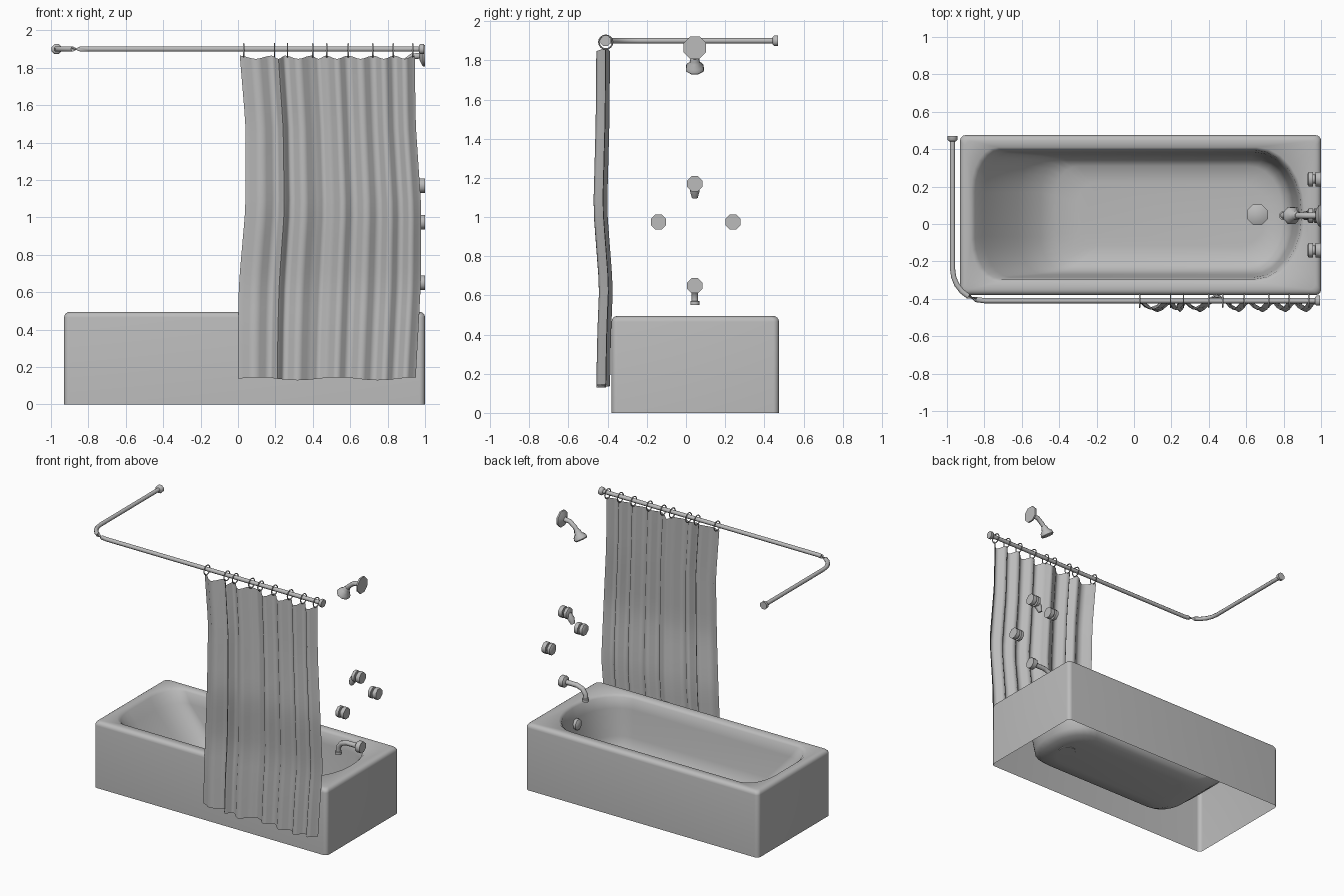
import bpy, bmesh, math
from mathutils import Vector

cube = bpy.data.objects.get("Cube")
if cube:
    bpy.data.objects.remove(cube)


def material(name, rgb):
    m = bpy.data.materials.new(name)
    m.use_nodes = True
    m.diffuse_color = (*rgb, 1)
    m.node_tree.nodes["Principled BSDF"].inputs["Base Color"].default_value = (*rgb, 1)
    return m


GREY = material("plain grey", (0.5, 0.5, 0.5))


def loft(name, rings, closed=True, start_cap=False, end_cap=False, smooth=50):
    """Skin a list of equal-length point rings."""
    bm = bmesh.new()
    rows = [[bm.verts.new(p) for p in ring] for ring in rings]
    n = len(rows[0])
    for a, b in zip(rows, rows[1:]):
        for i in range(n if closed else n - 1):
            j = (i + 1) % n
            bm.faces.new((a[i], a[j], b[j], b[i]))
    if start_cap:
        bm.faces.new(rows[0][::-1])
    if end_cap:
        bm.faces.new(rows[-1])
    mesh = bpy.data.meshes.new(name)
    bm.to_mesh(mesh)
    bm.free()
    mesh.materials.append(GREY)
    ob = bpy.data.objects.new(name, mesh)
    bpy.context.collection.objects.link(ob)
    bpy.ops.object.select_all(action="DESELECT")
    ob.select_set(True)
    bpy.context.view_layer.objects.active = ob
    bpy.ops.object.shade_smooth_by_angle(angle=math.radians(smooth))
    return ob


def tube(name, path, radii, sides=8):
    """Round section swept along a path, one radius per point."""
    path = [Vector(p) for p in path]
    rings = []
    for i, p in enumerate(path):
        t = (path[min(i + 1, len(path) - 1)] - path[max(i - 1, 0)]).normalized()
        side = t.cross(Vector((0, 0, 1)))
        side = side.normalized() if side.length > 0.01 else Vector((0, 1, 0))
        if side.y < 0 and abs(t.y) < 0.5:
            side = -side
        up = side.cross(t)
        ring = []
        for k in range(sides):
            a = math.tau * (k + 0.5) / sides
            ring.append(p + radii[i] * (math.cos(a) * side - math.sin(a) * up))
        rings.append(ring)
    return loft(name, rings, start_cap=True, end_cap=True)


def turned(name, origin, axis, profile):
    """Turned part: profile of (distance along axis, radius)."""
    o, d = Vector(origin), Vector(axis).normalized()
    return tube(name, [o + d * s for s, r in profile], [r for s, r in profile])


def outline(x0, x1, y0, y1, z, left, right, steps=6):
    """Rectangle outline with elliptical corners; left/right = (rx, ry)."""
    corners = ((x1, y1, right, 1, 1, 0), (x0, y1, left, -1, 1, 1),
               (x0, y0, left, -1, -1, 2), (x1, y0, right, 1, -1, 3))
    pts = []
    for x, y, (rx, ry), sx, sy, quarter in corners:
        for k in range(steps + 1):
            a = math.pi / 2 * (quarter + k / steps)
            pts.append((x - sx * rx + rx * math.cos(a), y - sy * ry + ry * math.sin(a), z))
    return pts


# Bathtub: open-bottomed rounded apron, flat rim and basin in one skin
X0, X1, Y0, Y1, TOP = -0.93, 1.0, -0.38, 0.475, 0.495
R = 0.03
rings = [outline(X0, X1, Y0, Y1, 0, (R, R), (R, R))]
for k in range(5):
    a = math.pi / 2 * k / 4
    inset = R * (1 - math.cos(a))
    c = (R, R)
    rings.append(outline(X0 + inset, X1 - inset, Y0 + inset, Y1 - inset,
                         TOP - R + R * math.sin(a), c, c))
basin = [  # x0, x1, y0, y1, z, left corner, right corner
    (-0.87, 0.91, -0.31, 0.41, TOP, (0.14, 0.22), (0.25, 0.34)),
    (-0.85, 0.895, -0.295, 0.395, 0.478, (0.14, 0.22), (0.25, 0.33)),
    (-0.80, 0.88, -0.285, 0.385, 0.40, (0.14, 0.22), (0.24, 0.32)),
    (-0.62, 0.85, -0.27, 0.37, 0.20, (0.14, 0.2), (0.22, 0.29)),
    (-0.50, 0.83, -0.25, 0.35, 0.10, (0.13, 0.18), (0.2, 0.26)),
    (-0.42, 0.79, -0.21, 0.31, 0.065, (0.12, 0.16), (0.18, 0.22)),
    (-0.30, 0.70, -0.12, 0.22, 0.055, (0.1, 0.1), (0.14, 0.15)),
]
rings += [outline(*b) for b in basin]
loft("bathtub", rings, end_cap=True)

# Drain and overflow cover
turned("drain_plug", (0.66, 0.05, 0.05), (0, 0, 1), [(0, 0.06), (0.02, 0.06), (0.032, 0.035)])
turned("overflow_cover", (0.89, 0.05, 0.36), (-1, 0, 0), [(0, 0.04), (0.035, 0.04), (0.045, 0.025)])

# Bent curtain rail with wall flanges
ROD_Y, ROD_Z, ROD_X, BEND = -0.41, 1.90, -0.97, 0.17
path = [(ROD_X, 0.465, ROD_Z)]
for k in range(7):
    a = math.pi / 2 * k / 6
    path.append((ROD_X + BEND * (1 - math.cos(a)), ROD_Y + BEND * (1 - math.sin(a)), ROD_Z))
path.append((0.99, ROD_Y, ROD_Z))
tube("curtain_rail", path, [0.015] * len(path))
flange = [(0, 0.029), (0.02, 0.029), (0.028, 0.02)]
turned("rail_flange_back", (ROD_X, 0.47, ROD_Z), (0, -1, 0), flange)
turned("rail_flange_side", (0.995, ROD_Y, ROD_Z), (-1, 0, 0), flange)

# Curtain rings hung on the rail
ring_x = [0.03, 0.195, 0.265, 0.40, 0.475, 0.59, 0.72, 0.83, 0.935]
for x in ring_x:
    bpy.ops.mesh.primitive_torus_add(
        location=(x, ROD_Y, 1.893), rotation=(0, math.pi / 2, 0), major_segments=16,
        minor_segments=6, major_radius=0.035, minor_radius=0.004)
    ob = bpy.context.object
    ob.name = "curtain_ring"
    ob.data.materials.append(GREY)
    bpy.ops.object.shade_smooth_by_angle(angle=math.radians(60))


def interp(table, z):
    """Piecewise linear lookup in (z, value...) rows, highest z first."""
    for a, b in zip(table, table[1:]):
        if z >= b[0]:
            t = (z - b[0]) / (a[0] - b[0])
            return [q + (p - q) * t for p, q in zip(a[1:], b[1:])]
    return table[-1][1:]


# Curtain: pleated sheet with swaying edges; rows are z, left x, right x, y shift
sway = [(1.86, 0.01, 0.945, 0), (1.5, 0.04, 0.95, -0.003), (1.05, 0.04, 0.98, -0.015),
        (0.65, 0.005, 0.978, 0.015), (0.4, 0.0, 0.965, 0.005), (0.13, 0.0, 0.95, 0)]
folds = []  # (fraction across, y, sag of the top hem)
for i, (a, b) in enumerate(zip(ring_x, ring_x[1:])):
    depth = 0.02 if i == 3 else -0.05
    for k in range(6):
        w = 0.5 - 0.5 * math.cos(math.tau * k / 6)
        folds.append(((a + (b - a) * k / 6 - 0.03) / 0.905, -0.408 + depth * w, 0.018 * w))
folds.append((1, -0.41, 0))
rows = []
for r in range(19):
    t = r / 18
    z = 1.865 + (0.137 - 1.865) * t
    left, right, shift = interp(sway, z)
    rows.append([(left + (right - left) * u, y + shift,
                  z - sag * (1 - t) + 0.008 * t * math.sin(14 * u))
                 for u, y, sag in folds])
loft("shower_curtain", rows[::-1], closed=False, smooth=80)

# Shower arm and head
CY = 0.045
turned("shower_flange", (1.0, CY, 1.865), (-1, 0, 0), [(0, 0.062), (0.012, 0.062), (0.03, 0.025)])
tube("shower_arm", [(0.98, CY, 1.865), (0.93, CY, 1.86), (0.89, CY, 1.83), (0.865, CY, 1.80)],
     [0.017] * 4)
turned("shower_head", (0.875, CY, 1.815), (-0.5, 0, -0.86),
       [(0, 0.018), (0.015, 0.025), (0.03, 0.027), (0.05, 0.046), (0.07, 0.05), (0.078, 0.042)])

# Tap knobs, diverter and spout flange share one turned profile
knob = [(0, 0.042), (0.03, 0.042), (0.031, 0.026), (0.043, 0.026),
        (0.044, 0.042), (0.066, 0.042), (0.072, 0.032)]
for name, y, z in (("right_tap", -0.14, 0.975), ("left_tap", 0.24, 0.975), ("diverter", CY, 1.17)):
    turned(name, (1.0, y, z), (-1, 0, 0), knob)
tube("diverter_lever", [(0.94, CY, 1.17), (0.92, CY, 1.135), (0.905, CY, 1.10)], [0.02, 0.026, 0.016])

# Bath spout
turned("spout_flange", (1.0, CY, 0.65), (-1, 0, 0), [(0, 0.042), (0.035, 0.042), (0.045, 0.028)])
tube("bath_spout", [(0.97, CY, 0.65), (0.87, CY, 0.65), (0.825, CY, 0.635), (0.80, CY, 0.60),
                    (0.80, CY, 0.572), (0.80, CY, 0.57), (0.80, CY, 0.55)],
     [0.018] * 5 + [0.025] * 2)
